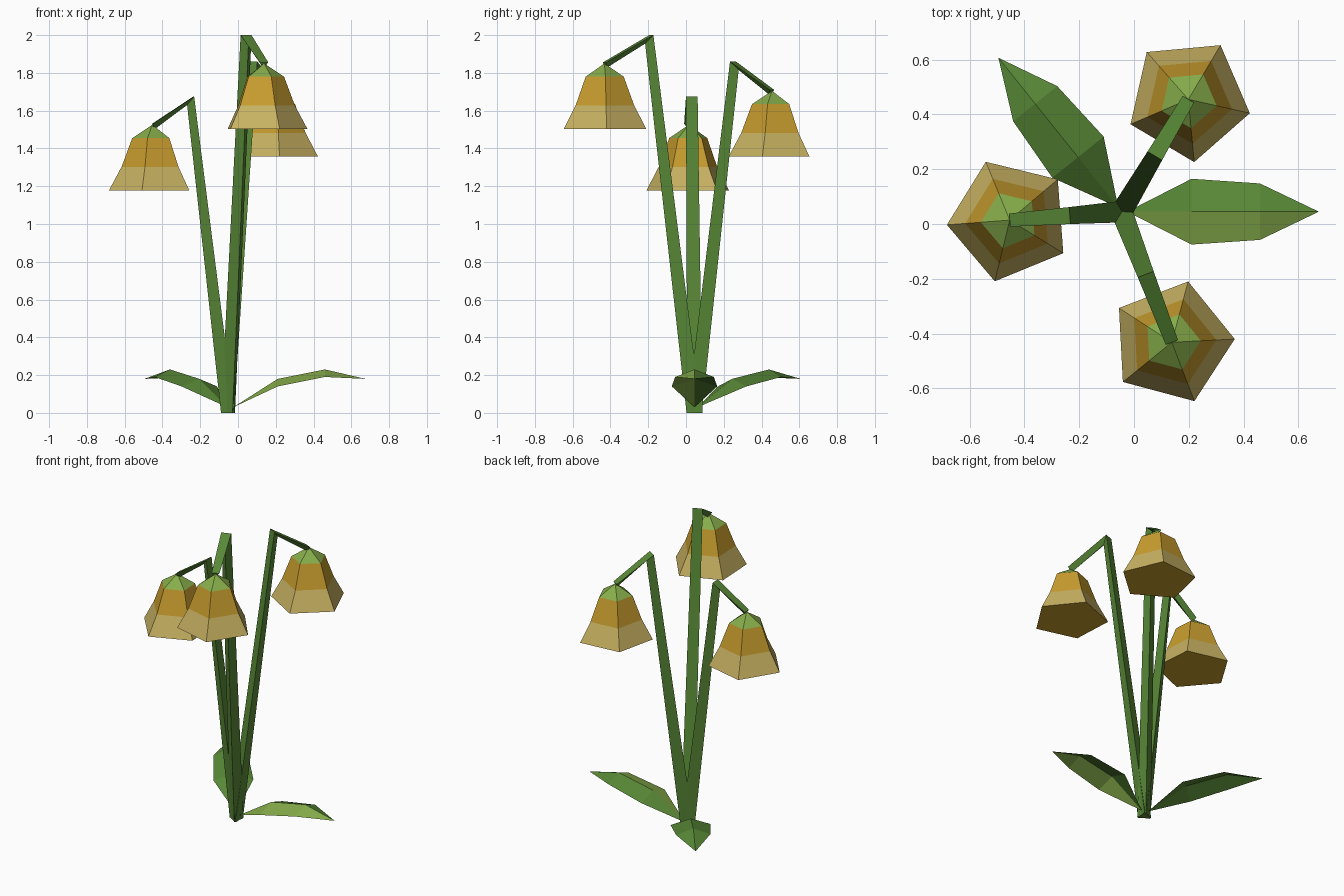
import bpy
import bmesh
from math import radians, cos, sin, tau
from mathutils import Matrix, Vector

if "Cube" in bpy.data.objects:
    bpy.data.objects.remove(bpy.data.objects["Cube"], do_unlink=True)


def material(name, rgb):
    linear = [((c / 255 + 0.055) / 1.055) ** 2.4 for c in rgb] + [1]
    mat = bpy.data.materials.new(name)
    mat.use_nodes = True
    mat.diffuse_color = linear
    bsdf = next(n for n in mat.node_tree.nodes if n.type == "BSDF_PRINCIPLED")
    bsdf.inputs["Base Color"].default_value = linear
    return mat


STEM = material("stem green", (88, 136, 54))
LIGHT = material("light green", (134, 172, 74))
GOLD = material("gold", (200, 157, 46))
PALE = material("pale gold", (200, 178, 98))

ROOT = Vector((-0.045, 0.045, 0))


def finish(name, bm, mats, angle, solid=True):
    # Parts are made pointing along +x, then turned around the root
    if solid:
        bmesh.ops.recalc_face_normals(bm, faces=bm.faces)
    bm.transform(Matrix.Translation(ROOT) @ Matrix.Rotation(radians(angle), 4, "Z"))
    mesh = bpy.data.meshes.new(name)
    bm.to_mesh(mesh)
    bm.free()
    for mat in mats:
        mesh.materials.append(mat)
    obj = bpy.data.objects.new(name, mesh)
    bpy.context.collection.objects.link(obj)


def stem(name, angle, bend, top, reach, tip):
    # Triangular tube: flat side inward and up, sharp edge outward and down
    # Each ring: flat side radius, its height, half width, edge radius, edge height
    rings = [(-0.023, 0, 0.04, 0.045, 0),
             (bend, top, 0.031, bend + 0.035, top - 0.045),
             (reach, tip, 0.024, reach - 0.01, tip - 0.03)]
    bm = bmesh.new()
    loops = [[bm.verts.new(p) for p in ((r, w, z), (r, -w, z), (er, 0, ez))]
             for r, z, w, er, ez in rings]
    for a, b in zip(loops, loops[1:]):
        for i in range(3):
            j = (i + 1) % 3
            bm.faces.new((a[i], a[j], b[j], b[i]))
    bm.faces.new(loops[0])
    bm.faces.new(loops[-1])
    finish(name, bm, [STEM], angle)


def bell(name, angle, reach, tip):
    # Five-sided bell in three colour bands, closed at the rim
    bm = bmesh.new()
    apex = bm.verts.new((reach, 0, tip))
    rings = [[bm.verts.new((reach + r * cos(tau * i / 5), r * sin(tau * i / 5), tip - drop))
              for i in range(5)]
             for r, drop in ((0.106, 0.07), (0.163, 0.222), (0.23, 0.347))]
    for i in range(5):
        j = (i + 1) % 5
        bm.faces.new((apex, rings[0][i], rings[0][j]))
        for band, (a, b) in enumerate(zip(rings, rings[1:]), 1):
            bm.faces.new((a[i], a[j], b[j], b[i])).material_index = band
    bm.faces.new(rings[-1]).material_index = 1
    finish(name, bm, [LIGHT, GOLD, PALE], angle)


def leaf(name, angle, right_half):
    # Thin leaf with a raised midrib
    bm = bmesh.new()
    start = bm.verts.new((0.02, 0, 0.03))
    end = bm.verts.new((0.72, 0, 0.18))
    rows = [[bm.verts.new((x, y, z)) for y, z in ((w, low), (0, high), (-w, low))]
            for x, w, low, high in ((0.255, 0.12, 0.14, 0.18), (0.505, 0.103, 0.19, 0.23))]
    a, b = rows
    for side in range(2):
        for loop in ((start, a[side + 1], a[side]),
                     (a[side], a[side + 1], b[side + 1], b[side]),
                     (b[side], b[side + 1], end)):
            bm.faces.new(loop).material_index = side
    finish(name, bm, [STEM, right_half], angle, solid=False)


# Three flowers: turn, bend radius, bend height, reach, bell top height
flowers = {"front": (-69, 0.245, 2.0, 0.511, 1.85),
           "right": (184.3, 0.19, 1.675, 0.41, 1.525),
           "back": (59.3, 0.237, 1.86, 0.477, 1.705)}
for place, (angle, bend, top, reach, tip) in flowers.items():
    stem(place + "_stem", angle, bend, top, reach, tip + 0.005)
    bell(place + "_bell", angle, reach, tip)

# Two leaves at the foot
leaf("left_leaf", 0, LIGHT)
leaf("back_right_leaf", 128.7, STEM)
